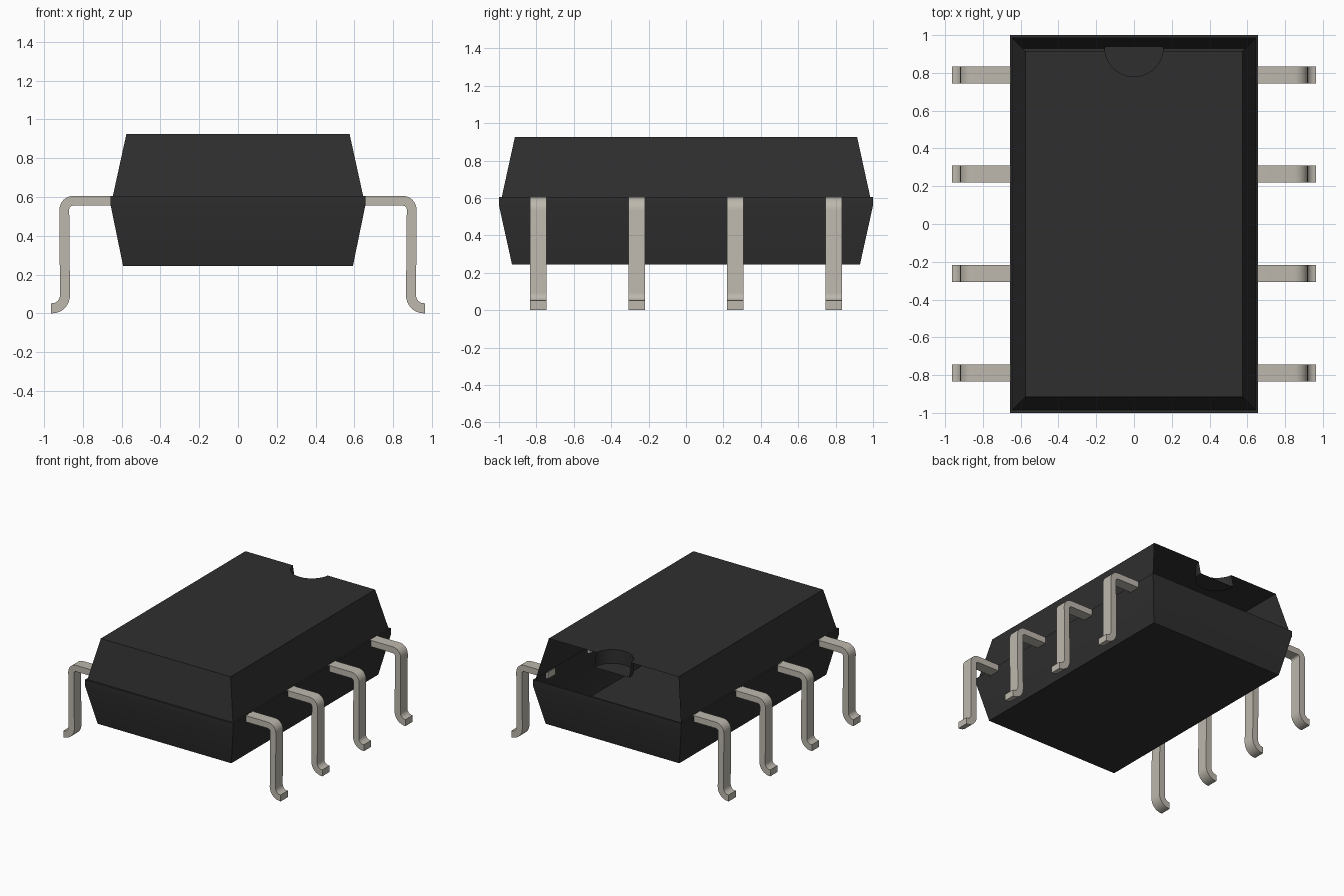
import bpy, bmesh
from math import cos, sin, radians

cube = bpy.data.objects.get("Cube")
if cube:
    bpy.data.objects.remove(cube, do_unlink=True)


def material(name, color, metallic=0.0):
    m = bpy.data.materials.new(name)
    m.use_nodes = True
    m.diffuse_color = (*color, 1)
    bsdf = m.node_tree.nodes["Principled BSDF"]
    bsdf.inputs["Base Color"].default_value = (*color, 1)
    bsdf.inputs["Roughness"].default_value = 0.6
    return m


black = material("black_plastic", (0.028, 0.028, 0.028))
metal = material("tinned_metal", (0.51, 0.48, 0.42))


def finish(bm, name, mat):
    mesh = bpy.data.meshes.new(name)
    bm.to_mesh(mesh)
    bm.free()
    mesh.materials.append(mat)
    ob = bpy.data.objects.new(name, mesh)
    bpy.context.collection.objects.link(ob)
    bpy.ops.object.select_all(action="DESELECT")
    ob.select_set(True)
    bpy.context.view_layer.objects.active = ob
    bpy.ops.object.shade_smooth_by_angle(angle=radians(30))
    return ob


def ring(bm, x, y, z):
    corners = ((-x, -y), (x, -y), (x, y), (-x, y))
    return [bm.verts.new((cx, cy, z)) for cx, cy in corners]


def bridge(bm, a, b, sides=4):
    for i in range(sides):
        j = (i + 1) % len(a)
        bm.faces.new((a[i], a[j], b[j], b[i]))


SEAM, TOP = 0.605, 0.925

# Lower body: tapered tray with a narrow ledge around its open top
bm = bmesh.new()
rings = [ring(bm, *r) for r in ((0.592, 0.93, 0.243), (0.657, 1.0, 0.56),
                                (0.657, 1.0, SEAM), (0.645, 0.985, SEAM))]
for low, high in zip(rings, rings[1:]):
    bridge(bm, low, high)
bm.faces.new(rings[0][::-1])
finish(bm, "lower_body", black)

# Upper body: tapered cover, open at the back, with a half-round notch
bm = bmesh.new()
base = ring(bm, 0.645, 0.985, SEAM)
top = ring(bm, 0.575, 0.915, TOP)
for i in (0, 1, 3):
    j = (i + 1) % 4
    bm.faces.new((base[i], base[j], top[j], top[i]))


def notch_arc(z, end_y, steps=20, radius=0.155, cy=0.935):
    verts = []
    for k in range(steps + 1):
        a = radians(180 * k / steps)
        y = end_y if k in (0, steps) else min(cy - radius * sin(a), end_y)
        verts.append(bm.verts.new((radius * cos(a), y, z)))
    return verts


rim = notch_arc(TOP, 0.915)
floor = notch_arc(0.815, 0.939)
bm.faces.new(top[:3] + rim + top[3:])
bm.faces.new(floor[::-1])
for k in range(len(rim) - 1):
    bm.faces.new((rim[k + 1], rim[k], floor[k], floor[k + 1]))
bm.normal_update()
for f in bm.faces:
    if abs(f.normal.z) > 0.9 and f.normal.z < 0:
        f.normal_flip()
finish(bm, "upper_body", black)


# Leads: bent flat strips, given as matching outer and inner edges
def arc(cx, cz, r, start, end, steps=8):
    return [(cx + r * cos(radians(start + (end - start) * k / steps)),
             cz + r * sin(radians(start + (end - start) * k / steps)))
            for k in range(steps + 1)]


def strip(shoulder, r_shoulder, r_foot, z_start, z_end):
    return ([(0.637, z_start)] + arc(*shoulder, r_shoulder, 90, 0)
            + arc(0.958, 0.092, r_foot, 180, 270) + [(0.963, z_end)])


outer = strip((0.85, SEAM - 0.07), 0.07, 0.04, SEAM, 0.052)
inner = strip((0.85, SEAM - 0.07), 0.02, 0.092, SEAM - 0.05, 0.0)


def lead(name, side, y, half=0.045):
    bm = bmesh.new()
    sections = []
    for (ox, oz), (ix, iz) in zip(outer, inner):
        sections.append([bm.verts.new(p) for p in (
            (side * ox, y - half, oz), (side * ox, y + half, oz),
            (side * ix, y + half, iz), (side * ix, y - half, iz))])
    for a, b in zip(sections, sections[1:]):
        bridge(bm, a, b)
    bm.faces.new(sections[0])
    bm.faces.new(sections[-1])
    bmesh.ops.recalc_face_normals(bm, faces=bm.faces)
    finish(bm, name, metal)


for side, label in ((1, "left"), (-1, "right")):
    for n in range(4):
        lead(f"{label}_lead_{n + 1}", side, -0.79 + n * 0.5267)
